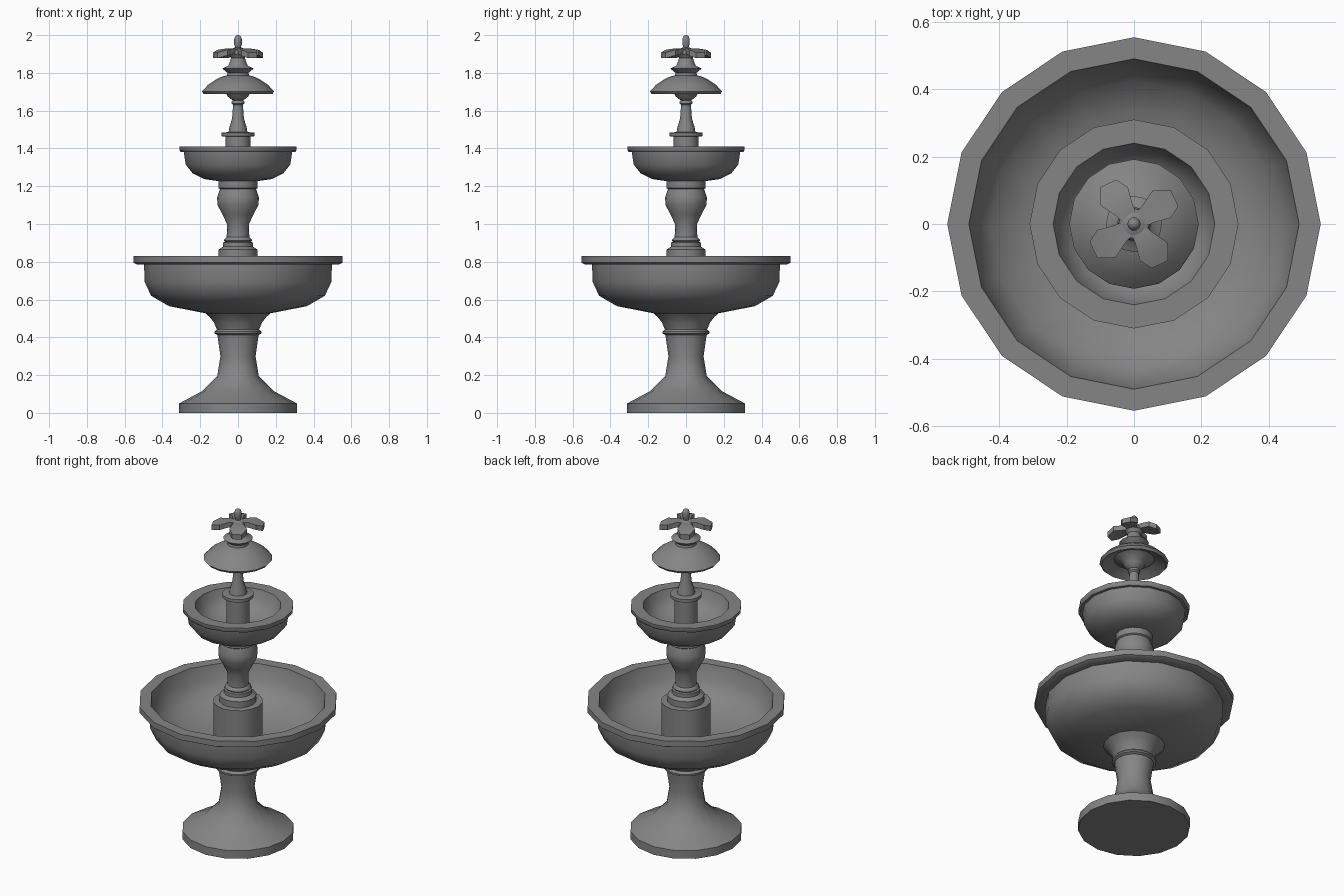
import bpy, bmesh, math
from mathutils import Matrix

stone = bpy.data.materials.new("grey stone")
stone.diffuse_color = (0.235, 0.235, 0.235, 1)


def finish(name, bm, angle=32):
    bmesh.ops.recalc_face_normals(bm, faces=bm.faces)
    me = bpy.data.meshes.new(name)
    bm.to_mesh(me)
    bm.free()
    ob = bpy.data.objects.new(name, me)
    bpy.context.collection.objects.link(ob)
    me.materials.append(stone)
    bpy.ops.object.select_all(action='DESELECT')
    ob.select_set(True)
    bpy.context.view_layer.objects.active = ob
    bpy.ops.object.shade_smooth_by_angle(angle=math.radians(angle))
    return ob


def lathe(name, profile, n=16, angle=42):
    """Revolve (radius, z) points around z; open ends are capped."""
    bm = bmesh.new()
    rings = []
    for r, z in profile:
        rings.append([bm.verts.new((r * math.cos(2 * math.pi * i / n),
                                    r * math.sin(2 * math.pi * i / n), z)) for i in range(n)])
    for a, b in zip(rings, rings[1:]):
        for i in range(n):
            j = (i + 1) % n
            bm.faces.new((a[i], a[j], b[j], b[i]))
    bm.faces.new(rings[0][::-1])
    bm.faces.new(rings[-1])
    return finish(name, bm, angle)


# Flared foot and lower stem
lathe("pedestal", [(.312, 0), (.312, .05), (.19, .115), (.11, .195), (.093, .30),
                   (.109, .412), (.124, .42), (.124, .43), (.112, .442),
                   (.128, .48), (.15, .507), (.174, .53), (.174, .545)])

# Large basin with rim and hollow inside
lathe("large_basin", [(.16, .525), (.365, .565), (.46, .62), (.495, .695), (.497, .785),
                      (.535, .785), (.554, .795), (.554, .83), (.49, .83), (.472, .745),
                      (.425, .675), (.33, .625), (.22, .60), (.13, .59)])

# Column block standing in the large basin
lathe("basin_block", [(.138, .57), (.138, .826), (.103, .828), (.103, .865)])

# Turned baluster
lathe("baluster", [(.103, .864), (.08, .88), (.08, .902), (.068, .905), (.074, .912),
                   (.072, .92), (.06, .93), (.058, 1.0), (.082, 1.05), (.108, 1.10),
                   (.111, 1.14), (.096, 1.185), (.104, 1.19), (.104, 1.24)])

# Small basin
lathe("small_basin", [(.09, 1.225), (.18, 1.238), (.24, 1.268), (.277, 1.315), (.287, 1.382),
                      (.303, 1.382), (.31, 1.39), (.31, 1.41), (.24, 1.41), (.225, 1.36),
                      (.19, 1.315), (.13, 1.285), (.06, 1.28)])

# Upper stem with collar, flaring out under the cap
lathe("upper_stem", [(.066, 1.26), (.066, 1.462), (.087, 1.465), (.087, 1.483), (.05, 1.487),
                     (.046, 1.51), (.031, 1.56), (.026, 1.63), (.034, 1.638), (.034, 1.648),
                     (.028, 1.655), (.055, 1.676), (.066, 1.70), (.115, 1.722)])

# Domed cap with hollow underside
lathe("dome_cap", [(.05, 1.74), (.11, 1.722), (.155, 1.702), (.18, 1.687), (.192, 1.702),
                   (.158, 1.737), (.12, 1.763), (.085, 1.78), (.055, 1.788)])

# Flared cup above the cap
lathe("flower_cup", [(.06, 1.78), (.056, 1.80), (.083, 1.823), (.055, 1.836), (.048, 1.845),
                     (.036, 1.88), (.05, 1.90), (.045, 1.92), (.02, 1.934)])

# Rounded finial
lathe("finial", [(.012, 1.925), (.016, 1.94), (.02, 1.95), (.02, 1.98), (.015, 1.993), (.005, 2.0)],
      n=10, angle=60)

# Four drooping petals: outline points (distance, side, top height)
outline = [(.0, -.02, 1.922), (.05, -.03, 1.93), (.1, -.048, 1.922), (.138, -.032, 1.908),
           (.147, .02, 1.908), (.103, .05, 1.922), (.05, .03, 1.93), (.0, .02, 1.922)]
for k in range(4):
    bm = bmesh.new()
    top = [bm.verts.new(p) for p in outline]
    low = [bm.verts.new((u, v, z - .03)) for u, v, z in outline]
    for i in range(8):
        j = (i + 1) % 8
        bm.faces.new((top[i], top[j], low[j], low[i]))
    for i in range(3):
        for s in (top, low):
            bm.faces.new((s[i], s[i + 1], s[6 - i], s[7 - i]))
    bm.transform(Matrix.Rotation(math.radians(35 + 90 * k), 4, 'Z'))
    finish("petal_%d" % (k + 1), bm)
